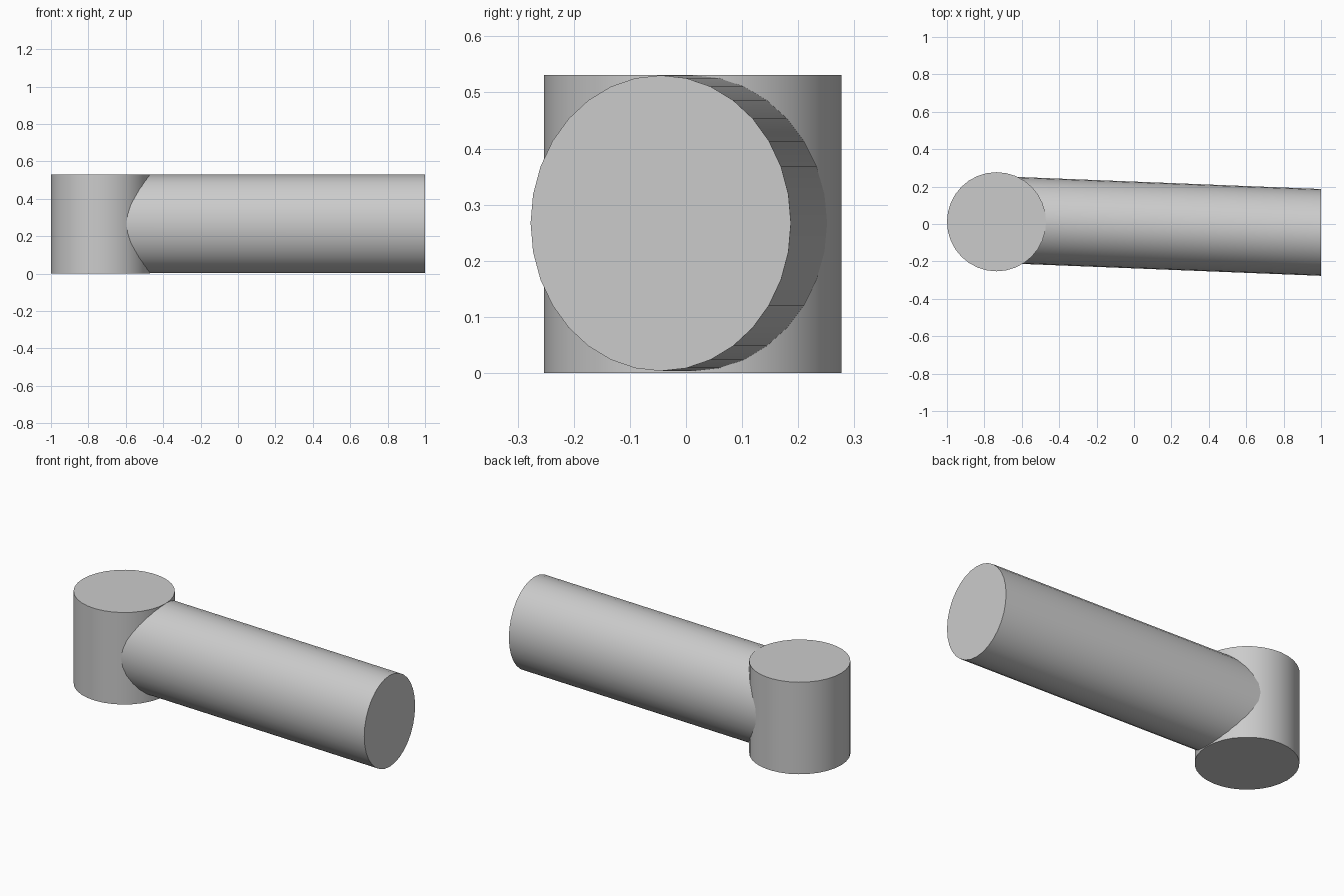
import bpy
import bmesh
from math import cos, sin, tau
from mathutils import Vector

cube = bpy.data.objects.get("Cube")
if cube:
    bpy.data.objects.remove(cube, do_unlink=True)

# Single plain grey
grey = bpy.data.materials.new("plain grey")
grey.use_nodes = True
color = (0.6, 0.6, 0.6, 1)
grey.diffuse_color = color
grey.node_tree.nodes["Principled BSDF"].inputs["Base Color"].default_value = color

SIDES = 32


def loft(name, rings):
    """Capped tube through elliptical rings: (centre, first half axis, second half axis)."""
    bm = bmesh.new()
    loops = []
    for centre, u, v in rings:
        angles = [tau * i / SIDES for i in range(SIDES)]
        loops.append([bm.verts.new(Vector(centre) + Vector(u) * cos(a) + Vector(v) * sin(a))
                      for a in angles])
    for low, high in zip(loops, loops[1:]):
        for i in range(SIDES):
            j = (i + 1) % SIDES
            bm.faces.new((low[i], low[j], high[j], high[i]))
    bm.faces.new(loops[0][::-1])
    bm.faces.new(loops[-1])
    bmesh.ops.recalc_face_normals(bm, faces=bm.faces)
    mesh = bpy.data.meshes.new(name)
    bm.to_mesh(mesh)
    bm.free()
    mesh.materials.append(grey)
    obj = bpy.data.objects.new(name, mesh)
    bpy.context.collection.objects.link(obj)
    bpy.ops.object.select_all(action='DESELECT')
    obj.select_set(True)
    bpy.context.view_layer.objects.active = obj
    bpy.ops.object.shade_smooth_by_angle(angle=0.6)
    return obj


# Upright post
R = 0.265
loft("upright_post", [((-0.735, 0.012, z), (R, 0, 0), (0, R, 0)) for z in (0, 0.531)])

# Slightly angled horizontal arm with an oval section, rooted inside the post
loft("horizontal_arm", [((x, y, 0.267), (0, 0.232, 0), (0, 0, 0.2635))
                        for x, y in ((-0.735, 0.024), (1, -0.045))])
